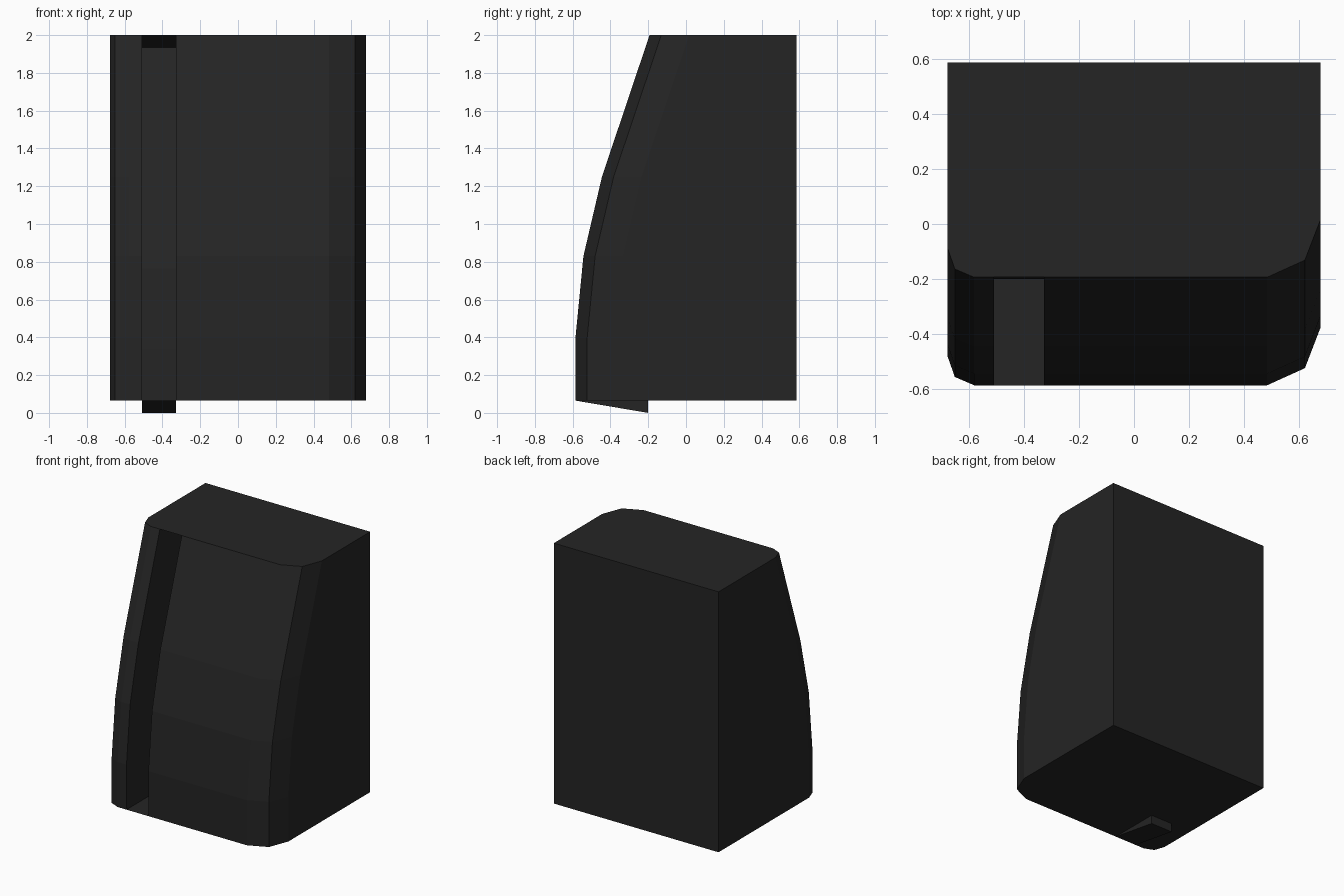
import bpy, bmesh

if "Cube" in bpy.data.objects:
    bpy.data.objects.remove(bpy.data.objects["Cube"])

# Side profile of the curved front (y, z) and its cross-section (x, setback)
profile = [(-0.585, 0.065), (-0.585, 0.40), (-0.543, 0.83), (-0.445, 1.25), (-0.193, 2.0)]
section = [(-0.677, 0.107), (-0.65, 0.03), (-0.58, 0.0), (-0.507, 0.0), (-0.327, 0.0),
           (0.483, 0.0), (0.62, 0.062), (0.677, 0.21)]
BACK_Y = 0.585
GROOVE = 3                    # section strip that is sunk into the front
SINK_Y, SINK_Z = 0.385, -0.065

mat = bpy.data.materials.new("matte_black")
mat.diffuse_color = (0.018, 0.018, 0.018, 1)
mat.use_nodes = True
mat.node_tree.nodes["Principled BSDF"].inputs["Base Color"].default_value = mat.diffuse_color

bm = bmesh.new()
# Curved front, with the groove strip left open
rows = [[bm.verts.new((x, y + d, z)) for x, d in section] for y, z in profile]
for a, b in zip(rows, rows[1:]):
    for i in range(len(section) - 1):
        if i != GROOVE:
            bm.faces.new((a[i], a[i + 1], b[i + 1], b[i]))

# Flat back, sides, top and bottom
low, high = [[bm.verts.new((x, BACK_Y, z)) for x in (section[0][0], section[-1][0])]
             for z in (profile[0][1], profile[-1][1])]
bm.faces.new((low[1], low[0], high[0], high[1]))
bm.faces.new([low[0]] + [r[0] for r in rows] + [high[0]])
bm.faces.new([low[1]] + [r[-1] for r in rows] + [high[1]])
bm.faces.new(rows[-1] + [high[1], high[0]])
bm.faces.new(rows[0] + [low[1], low[0]])

# Groove: back wall follows the front curve, sunk inward and slightly down
rim = [(r[GROOVE], r[GROOVE + 1]) for r in rows]
deep = [[bm.verts.new((v.co.x, v.co.y + SINK_Y, v.co.z + SINK_Z)) for v in pair] for pair in rim]
for k in range(len(rows) - 1):
    (a, b), (c, d) = rim[k], rim[k + 1]
    (e, f), (g, h) = deep[k], deep[k + 1]
    bm.faces.new((e, f, h, g))
    bm.faces.new((a, e, g, c))
    bm.faces.new((b, d, h, f))
for k in (0, -1):
    bm.faces.new((rim[k][0], rim[k][1], deep[k][1], deep[k][0]))
bmesh.ops.recalc_face_normals(bm, faces=bm.faces[:])

mesh = bpy.data.meshes.new("grooved_housing")
bm.to_mesh(mesh)
bm.free()
mesh.materials.append(mat)
bpy.context.collection.objects.link(bpy.data.objects.new("grooved_housing", mesh))
